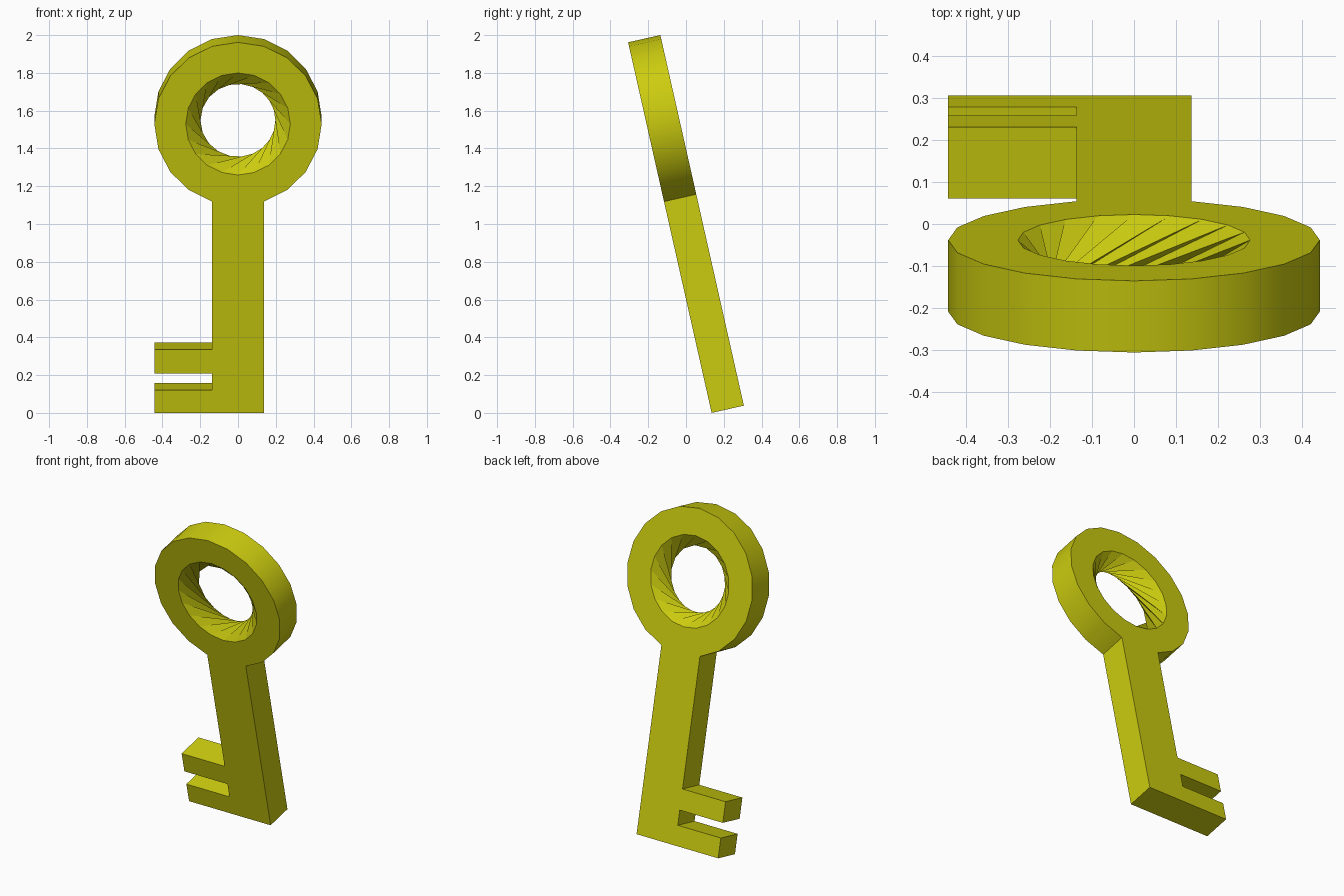
import bpy, bmesh, math
from mathutils import Matrix

if "Cube" in bpy.data.objects:
    bpy.data.objects.remove(bpy.data.objects["Cube"])

TILT = math.radians(12.7)
LENGTH, THICK = 2.011, 0.175
R_OUT, R_HOLE, SIDES, TWIST = 0.443, 0.277, 20, 5
CZ = LENGTH - R_OUT
HALF = R_OUT * math.sin(2 * math.pi / SIDES)   # shaft half width


def circle(r):
    # starts at the bottom, counter-clockwise seen from the front
    return [(r * math.sin(2 * math.pi * i / SIDES),
             CZ - r * math.cos(2 * math.pi * i / SIDES)) for i in range(SIDES)]


# Shaft and the two teeth, from the left of the bow round to its right
blade = [(-HALF, 0.343), (-R_OUT, 0.343), (-R_OUT, 0.215), (-HALF, 0.215),
         (-HALF, 0.123), (-R_OUT, 0.123), (-R_OUT, 0), (HALF, 0)]

bm = bmesh.new()


def layer(y):
    return [[bm.verts.new((x, y, z)) for x, z in pts]
            for pts in (circle(R_OUT), circle(R_HOLE), blade)]


front, back = layer(0), layer(THICK)

# Front and back faces: ring of quads plus the blade outline
for ring, hole, bl in (front, back):
    for i in range(SIDES):
        j = (i + 1) % SIDES
        bm.faces.new((ring[i], ring[j], hole[j], hole[i]))
    bm.faces.new([ring[1], ring[0], ring[-1]] + bl)

# Outer walls
outline = [side[0][1:] + side[2] for side in (front, back)]
n = len(outline[0])
for i in range(n):
    j = (i + 1) % n
    bm.faces.new((outline[0][i], outline[0][j], outline[1][j], outline[1][i]))

# Twisted wall of the hole
f, b = front[1], back[1]
for i in range(SIDES):
    j, k, m = (i + 1) % SIDES, (i + TWIST) % SIDES, (i + TWIST + 1) % SIDES
    bm.faces.new((f[i], f[j], b[k]))
    bm.faces.new((f[j], b[m], b[k]))

# Lean the key back-to-front and centre it
bmesh.ops.recalc_face_normals(bm, faces=bm.faces)
bm.transform(Matrix.Rotation(TILT, 4, 'X'))
ys = [v.co.y for v in bm.verts]
zs = [v.co.z for v in bm.verts]
bm.transform(Matrix.Translation((0, -(min(ys) + max(ys)) / 2, -min(zs))))

mesh = bpy.data.meshes.new("key")
bm.to_mesh(mesh)
bm.free()
key = bpy.data.objects.new("key", mesh)
bpy.context.collection.objects.link(key)

mat = bpy.data.materials.new("yellow")
mat.diffuse_color = (0.6, 0.6, 0.005, 1)
mat.use_nodes = True
mat.node_tree.nodes["Principled BSDF"].inputs["Base Color"].default_value = mat.diffuse_color
mesh.materials.append(mat)

bpy.context.view_layer.objects.active = key
key.select_set(True)
bpy.ops.object.shade_smooth_by_angle(angle=math.radians(30))
